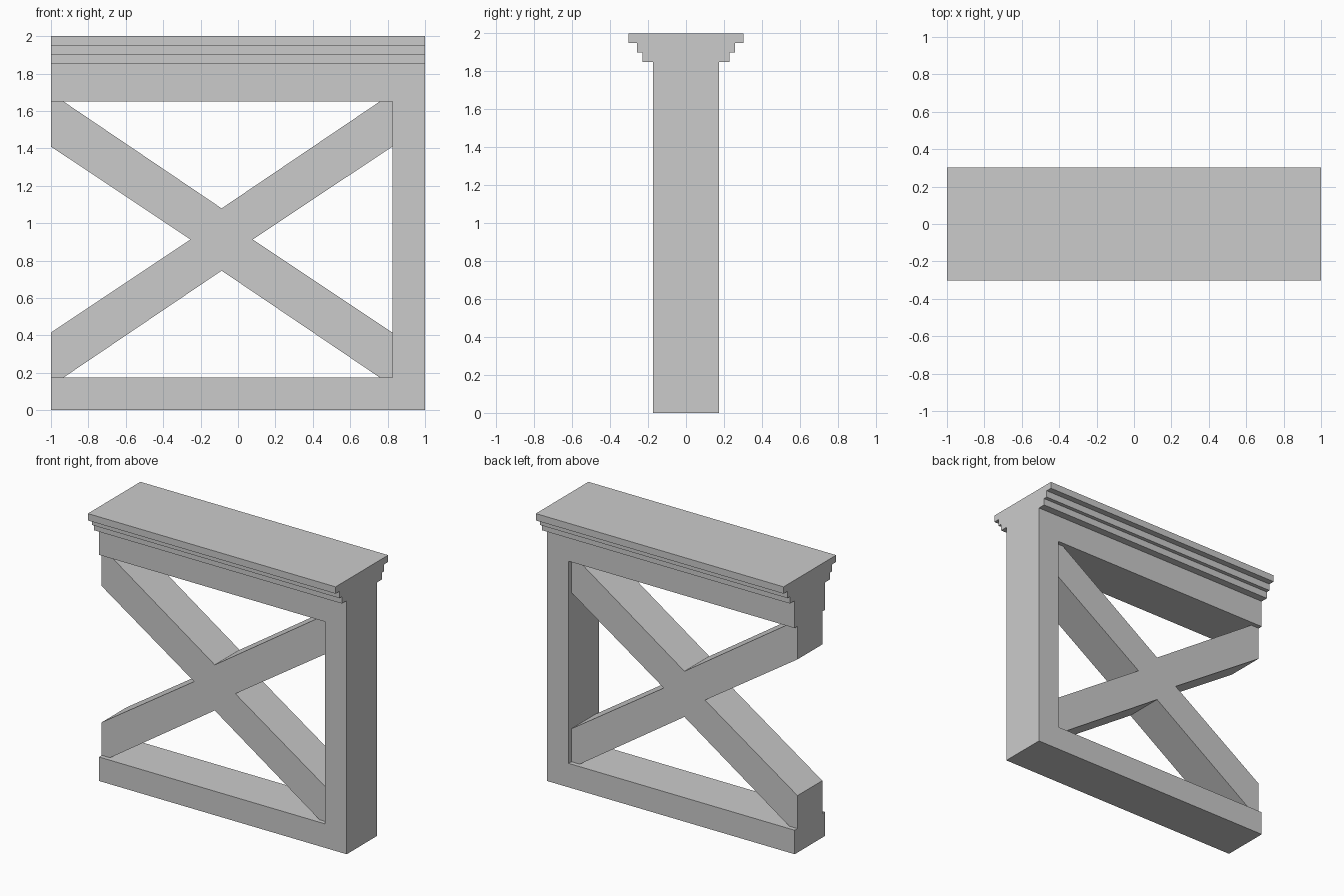
import bpy, bmesh

if "Cube" in bpy.data.objects:
    bpy.data.objects.remove(bpy.data.objects["Cube"])


def prism(name, profile, to_a, to_b):
    """Extrude a closed 2D profile between two placements."""
    bm = bmesh.new()
    a = [bm.verts.new(to_a(u, v)) for u, v in profile]
    b = [bm.verts.new(to_b(u, v)) for u, v in profile]
    n = len(profile)
    bm.faces.new(a)
    bm.faces.new(b[::-1])
    for i in range(n):
        j = (i + 1) % n
        bm.faces.new((a[j], a[i], b[i], b[j]))
    bmesh.ops.recalc_face_normals(bm, faces=bm.faces)
    mesh = bpy.data.meshes.new(name)
    bm.to_mesh(mesh)
    bm.free()
    obj = bpy.data.objects.new(name, mesh)
    bpy.context.collection.objects.link(obj)
    return obj


def front_prism(name, profile, half_depth):
    return prism(name, profile,
                 lambda x, z: (x, -half_depth, z),
                 lambda x, z: (x, half_depth, z))


# C-shaped frame: bottom rail, end post and top rail, open on the left
front_prism("frame", [(-1, 0), (1, 0), (1, 1.85), (-1, 1.85),
                      (-1, 1.65), (0.825, 1.65), (0.825, 0.175), (-1, 0.175)], 0.175)

# Cross brace, slightly recessed: one quarter outline mirrored around the centre
cx, cz = -0.0875, 0.9125
quarter = [(0.1665, 0), (0.9125, 0.497), (0.9125, 0.7375), (0.845, 0.7375), (0, 0.1665)]
half = quarter + [(-x, z) for x, z in quarter[-2::-1]]
outline = half + [(x, -z) for x, z in half[-2:0:-1]]
front_prism("cross_brace", [(cx + x, cz + z) for x, z in outline], 0.143)

# Stepped cap moulding along the full length
side = [(0.23, 1.85), (0.23, 1.90), (0.258, 1.90), (0.258, 1.95), (0.303, 1.95), (0.303, 2.0)]
prism("stepped_cap", side + [(-y, z) for y, z in side[::-1]],
      lambda y, z: (-1, y, z), lambda y, z: (1, y, z))
